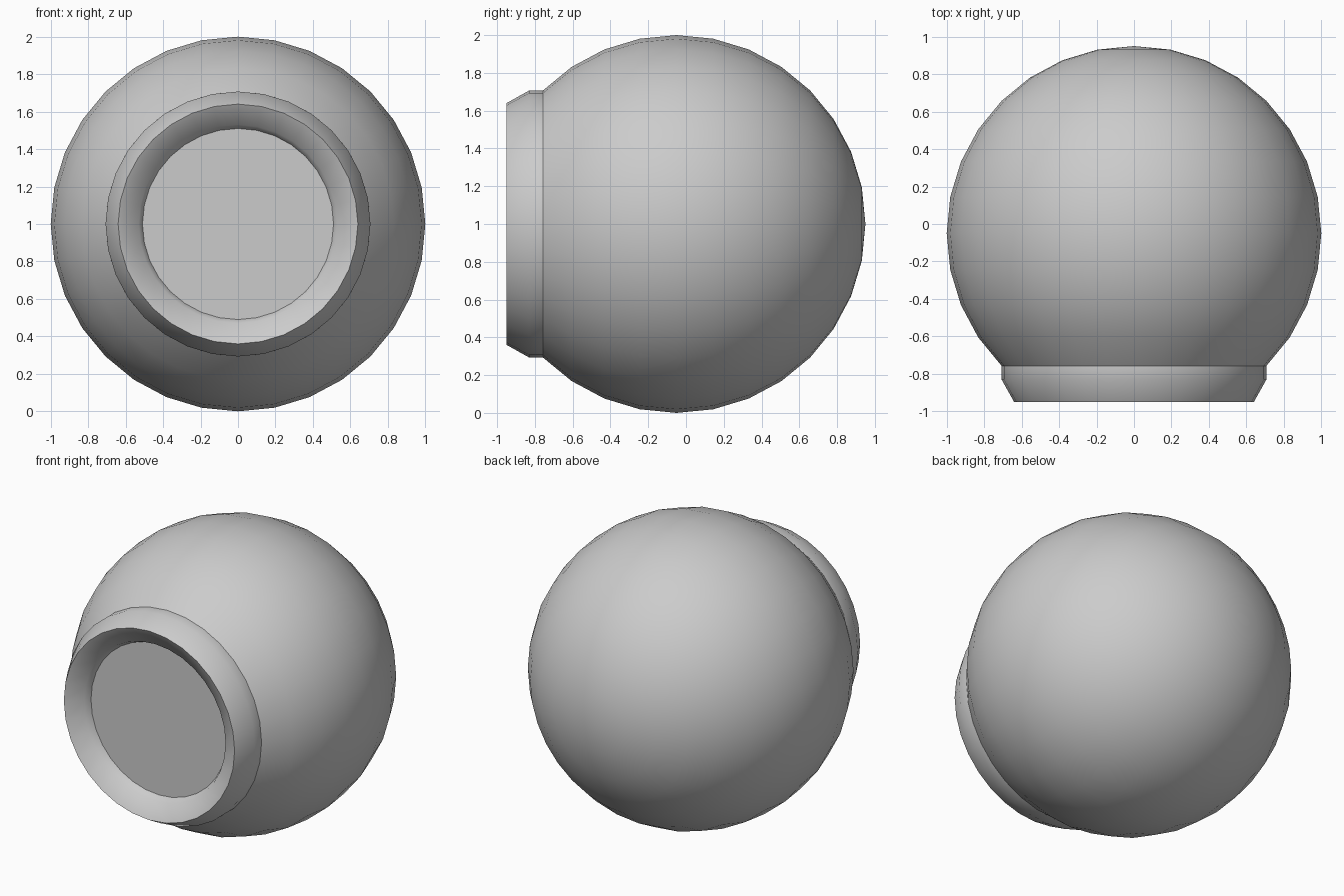
import bpy, bmesh
from math import sin, cos, pi, radians

if "Cube" in bpy.data.objects:
    bpy.data.objects.remove(bpy.data.objects["Cube"])

SIDES = 32
CENTRE_Y = -0.05


def lathe_y(name, profile, z, smooth_angle):
    """Revolve (radius, y) points around a line along y; close both ends."""
    bm = bmesh.new()
    rings = []
    for r, y in profile:
        if r == 0:
            rings.append([bm.verts.new((0, y, z))])
        else:
            rings.append([bm.verts.new((r * sin(2 * pi * i / SIDES), y,
                                        z + r * cos(2 * pi * i / SIDES)))
                          for i in range(SIDES)])
    for a, b in zip(rings, rings[1:]):
        for i in range(SIDES):
            j = (i + 1) % SIDES
            if len(a) == 1:
                bm.faces.new((a[0], b[i], b[j]))
            else:
                bm.faces.new((a[i], b[i], b[j], a[j]))
    bm.faces.new(rings[-1])
    bmesh.ops.recalc_face_normals(bm, faces=bm.faces)
    mesh = bpy.data.meshes.new(name)
    bm.to_mesh(mesh)
    bm.free()
    obj = bpy.data.objects.new(name, mesh)
    bpy.context.collection.objects.link(obj)
    bpy.context.view_layer.objects.active = obj
    obj.select_set(True)
    bpy.ops.object.shade_smooth_by_angle(angle=smooth_angle)
    obj.select_set(False)
    return obj


# Round body: sphere from the back pole to the 45 degree ring at the front
sphere = [(0, CENTRE_Y + 1)] + [
    (sin(pi * k / 16), CENTRE_Y + cos(pi * k / 16)) for k in range(1, 13)]

# Front collar with bevelled rim, inner slope and recessed flat disc
collar = [(0.707, -0.83), (0.64, -0.95), (0.53, -0.89), (0.51, -0.845)]

lathe_y("round_body_with_collar", sphere + collar, 1.0, radians(38.7))
